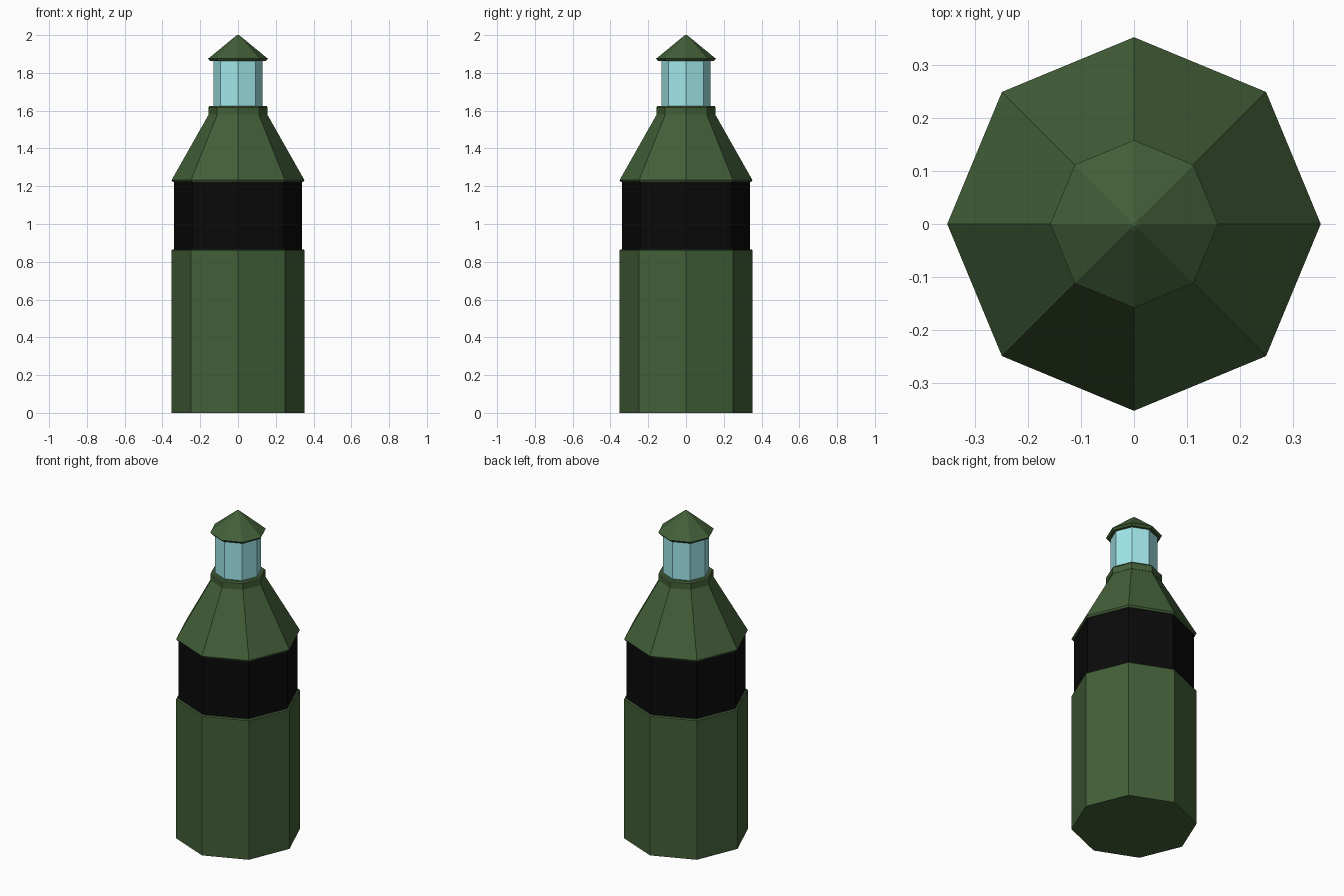
import bpy
import bmesh
import math

if "Cube" in bpy.data.objects:
    bpy.data.objects.remove(bpy.data.objects["Cube"])

SIDES = 8


def material(name, rgb):
    mat = bpy.data.materials.new(name)
    mat.diffuse_color = (*rgb, 1.0)
    mat.use_nodes = True
    mat.node_tree.nodes["Principled BSDF"].inputs["Base Color"].default_value = mat.diffuse_color
    return mat


green = material("green_paint", (0.055, 0.115, 0.04))
black = material("black_paint", (0.003, 0.003, 0.003))
glass = material("lamp_glass", (0.36, 0.80, 0.82))


def lathe(name, profile, mat):
    """Closed octagonal solid from (radius, height) pairs, bottom to top."""
    bm = bmesh.new()
    rings = []
    for r, z in profile:
        rings.append([bm.verts.new((r * math.cos(math.tau * i / SIDES),
                                    r * math.sin(math.tau * i / SIDES), z))
                      for i in range(SIDES)])
    for low, high in zip(rings, rings[1:]):
        for i in range(SIDES):
            j = (i + 1) % SIDES
            bm.faces.new((low[i], low[j], high[j], high[i]))
    bm.faces.new(rings[0][::-1])
    bm.faces.new(rings[-1])
    mesh = bpy.data.meshes.new(name)
    bm.to_mesh(mesh)
    bm.free()
    mesh.materials.append(mat)
    obj = bpy.data.objects.new(name, mesh)
    bpy.context.collection.objects.link(obj)
    return obj


# Tower body and recessed black band
lathe("lower_body", [(0.352, 0), (0.352, 0.86), (0.346, 0.866)], green)
lathe("black_band", [(0.339, 0.866), (0.339, 1.222)], black)

# Tapered shoulder and the collar under the lamp
lathe("shoulder", [(0.345, 1.222), (0.352, 1.232), (0.152, 1.585)], green)
lathe("collar", [(0.157, 1.58), (0.157, 1.618), (0.15, 1.626)], green)

# Lamp and pointed roof
lathe("lamp", [(0.131, 1.626), (0.131, 1.87)], glass)
lathe("roof", [(0.148, 1.863), (0.158, 1.875), (0.012, 1.995), (0.004, 2.0)], green)
